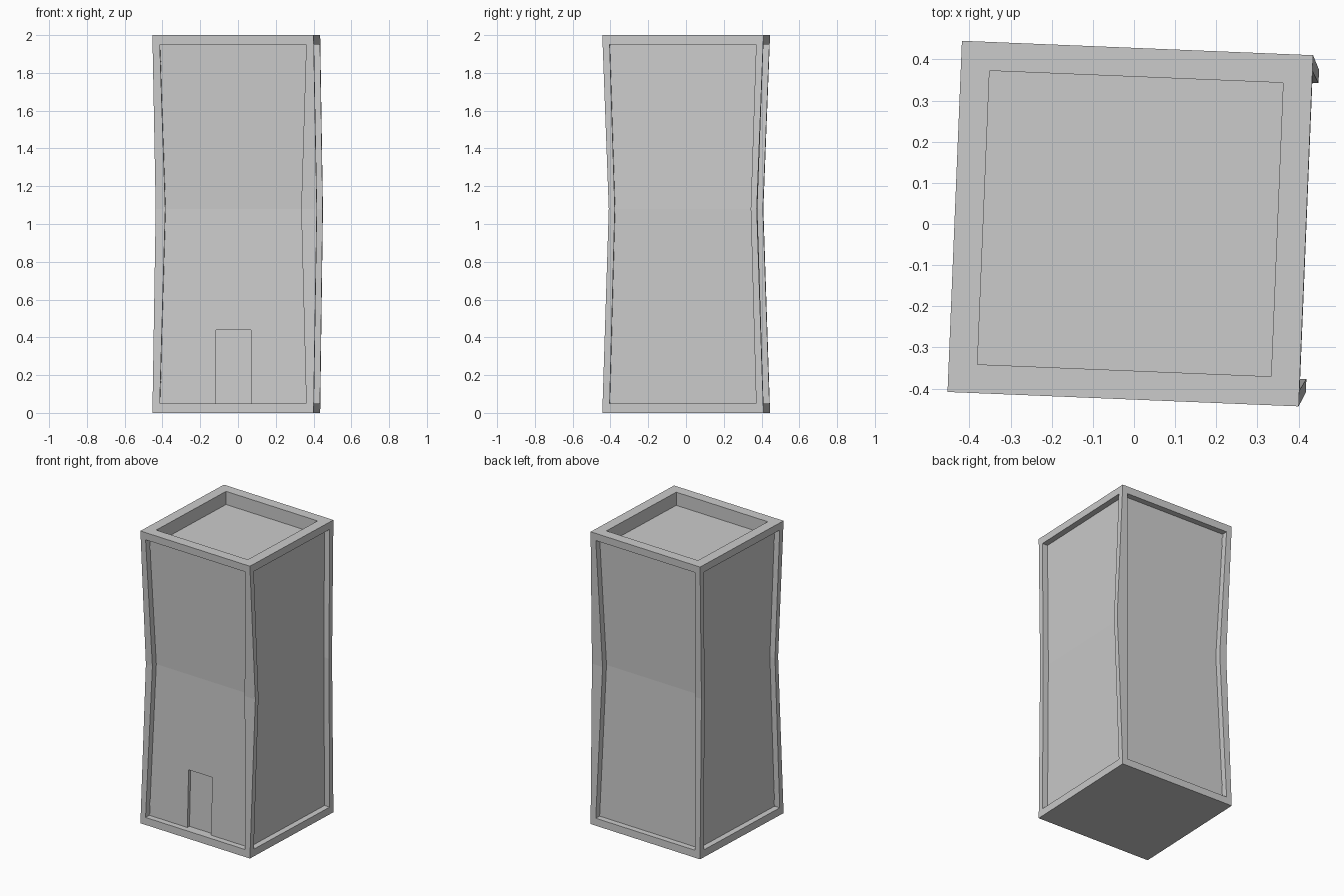
import bpy, bmesh, math
from mathutils import Vector, Matrix

if "Cube" in bpy.data.objects:
    bpy.data.objects.remove(bpy.data.objects["Cube"])

H, WAIST = 2.0, 1.08            # height and level of the bend
END = 0.427                     # half width at base and top
MID = [0.392, 0.443, 0.392, 0.411]   # wall distances at the bend: front, right, back, left
LOW, HIGH = 0.05, 1.95          # panel opening heights
DEPTH, DOOR_DEPTH = 0.04, 0.022
DOOR_W, DOOR_TOP = 0.0925, 0.44
RIM, ROOF = 0.357, 1.91         # roof opening half width and roof level
NORMALS = [Vector((0, -1, 0)), Vector((1, 0, 0)), Vector((0, 1, 0)), Vector((-1, 0, 0))]
PLACE = Matrix.Translation((-0.009, 0.001, 0)) @ Matrix.Rotation(math.radians(-2.35), 4, 'Z')


def wall(i, z):
    w = z / WAIST if z < WAIST else (H - z) / (H - WAIST)
    return END + (MID[i % 4] - END) * w


def point(i, u, z, depth=0.0):
    n = NORMALS[i]
    t = Vector((-n.y, n.x, 0))
    return n * (wall(i, z) - depth) + t * u + Vector((0, 0, z))


def make(name, polygons):
    bm = bmesh.new()
    for poly in polygons:
        bm.faces.new([bm.verts.new(p) for p in poly])
    bmesh.ops.remove_doubles(bm, verts=bm.verts, dist=1e-5)
    bm.transform(PLACE)
    mesh = bpy.data.meshes.new(name)
    bm.to_mesh(mesh)
    bm.free()
    ob = bpy.data.objects.new(name, mesh)
    bpy.context.collection.objects.link(ob)
    return ob


def bridge(a, b):
    """Quads joining two closed loops."""
    k = len(a)
    return [[a[j], a[(j + 1) % k], b[(j + 1) % k], b[j]] for j in range(k)]


frame, panels, door = [], [], []
half = {LOW: 0.388, WAIST: 0.36, HIGH: 0.388}

for i in range(4):
    # loops run bottom left, bottom right, bend right, top right, top left, bend left
    outer = [point(i, s * wall(i + s, z), z)
             for s, z in ((-1, 0), (1, 0), (1, WAIST), (1, H), (-1, H), (-1, WAIST))]
    spots = ((-1, LOW), (1, LOW), (1, WAIST), (1, HIGH), (-1, HIGH), (-1, WAIST))
    opening = [point(i, s * half[z], z) for s, z in spots]
    inner = [point(i, s * half[z], z, DEPTH) for s, z in spots]
    frame += bridge(outer, opening) + bridge(opening, inner)
    bl, br, mr, tr, tl, ml = inner
    panels.append([ml, mr, tr, tl])
    if i:
        panels.append([bl, br, mr, ml])
    else:
        # front panel with recessed doorway
        hole = [point(0, u, z, DEPTH) for u, z in ((-DOOR_W, LOW), (-DOOR_W, DOOR_TOP),
                                                   (DOOR_W, DOOR_TOP), (DOOR_W, LOW))]
        back = [p + Vector((0, DOOR_DEPTH, 0)) for p in hole]
        panels += [[bl, hole[0], hole[1], ml], [hole[3], br, mr, hole[2]],
                   [hole[1], hole[2], mr, ml]]
        door = [[back[3], back[2], back[1], back[0]]]
        door += [[a, b, d, c] for a, b, c, d in zip(hole, hole[1:] + hole[:1],
                                                    back, back[1:] + back[:1])]


def square(r, z):
    return [Vector((x * r, y * r, z)) for x, y in ((-1, -1), (1, -1), (1, 1), (-1, 1))]


# parapet ring, its inner walls, sunken roof and underside
parapet = bridge(square(END, H), square(RIM, H)) + bridge(square(RIM, H), square(RIM, ROOF))
make("corner_frame", frame)
make("wall_panels", panels)
make("doorway", door)
make("roof_parapet", parapet)
make("roof", [square(RIM, ROOF)])
make("underside", [square(END, 0)[::-1]])
